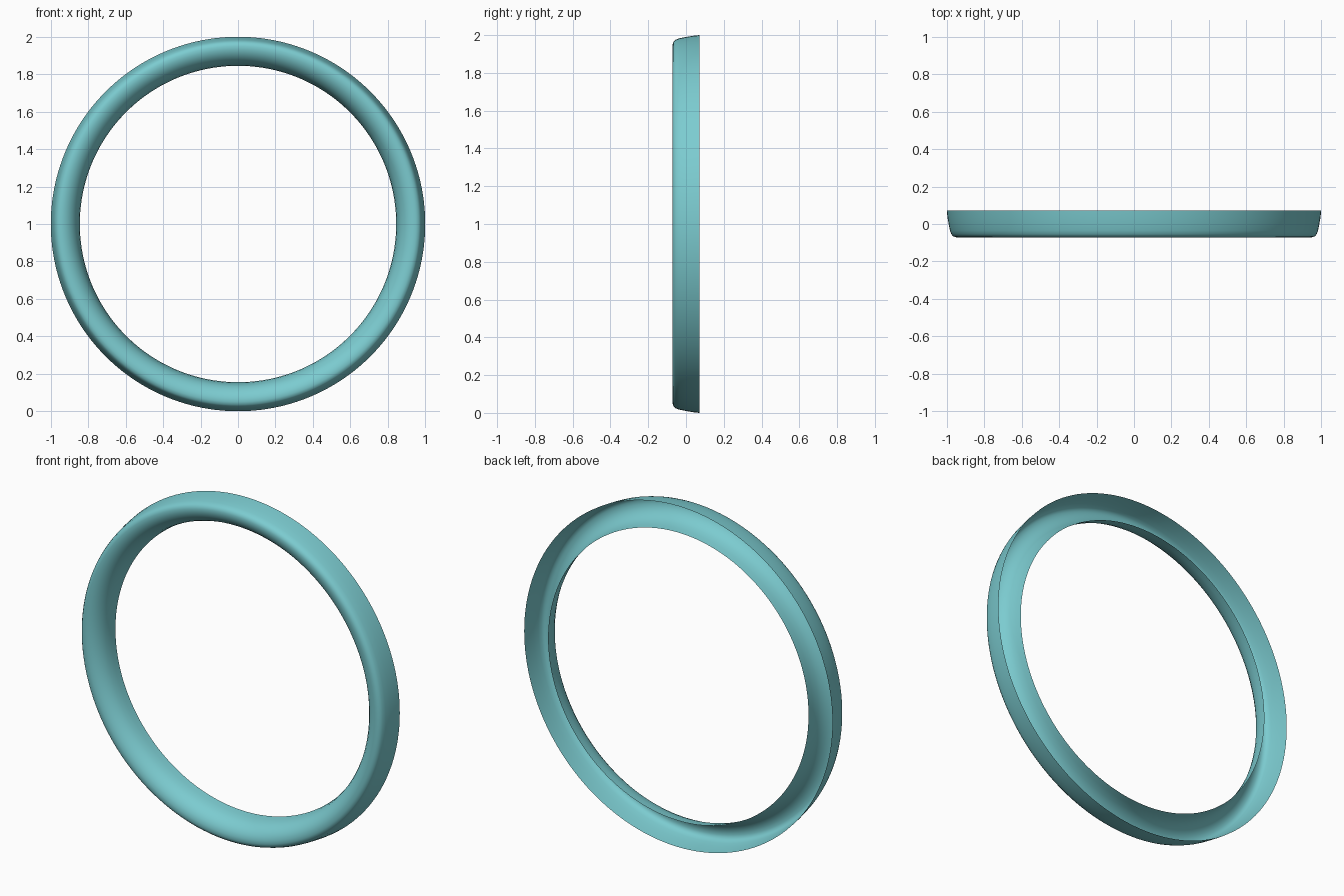
import bpy, bmesh, math
from mathutils import Vector

if "Cube" in bpy.data.objects:
    bpy.data.objects.remove(bpy.data.objects["Cube"])

# Open-backed trim ring: domed cross-section (radius, y), inner rim to outer rim
profile = [(0.845, 0.071), (0.849, 0.035), (0.857, 0.0), (0.869, -0.025),
           (0.887, -0.047), (0.908, -0.062), (0.930, -0.070), (0.950, -0.071),
           (0.966, -0.066), (0.976, -0.054), (0.983, -0.035), (0.990, 0.0),
           (0.996, 0.035), (1.0, 0.071)]
SEGMENTS = 160

bm = bmesh.new()
rings = []
for i in range(SEGMENTS):
    a = 2 * math.pi * i / SEGMENTS
    rings.append([bm.verts.new((r * math.cos(a), y, 1 + r * math.sin(a)))
                  for r, y in profile])
for i in range(SEGMENTS):
    p, q = rings[i], rings[(i + 1) % SEGMENTS]
    for j in range(len(profile) - 1):
        face = bm.faces.new((p[j], p[j + 1], q[j + 1], q[j]))
        face.smooth = True

# Make the normals face out of the dome (front faces towards -y)
bm.normal_update()
mid = [f for f in bm.faces if f.calc_center_median().y < -0.068]
if mid[0].normal.y > 0:
    bmesh.ops.reverse_faces(bm, faces=bm.faces[:])

mesh = bpy.data.meshes.new("trim_ring")
bm.to_mesh(mesh)
bm.free()
ring = bpy.data.objects.new("trim_ring", mesh)
bpy.context.collection.objects.link(ring)

# Teal finish
mat = bpy.data.materials.new("teal")
mat.diffuse_color = (0.20, 0.60, 0.63, 1)
mat.use_nodes = True
mat.node_tree.nodes["Principled BSDF"].inputs["Base Color"].default_value = mat.diffuse_color
mesh.materials.append(mat)
